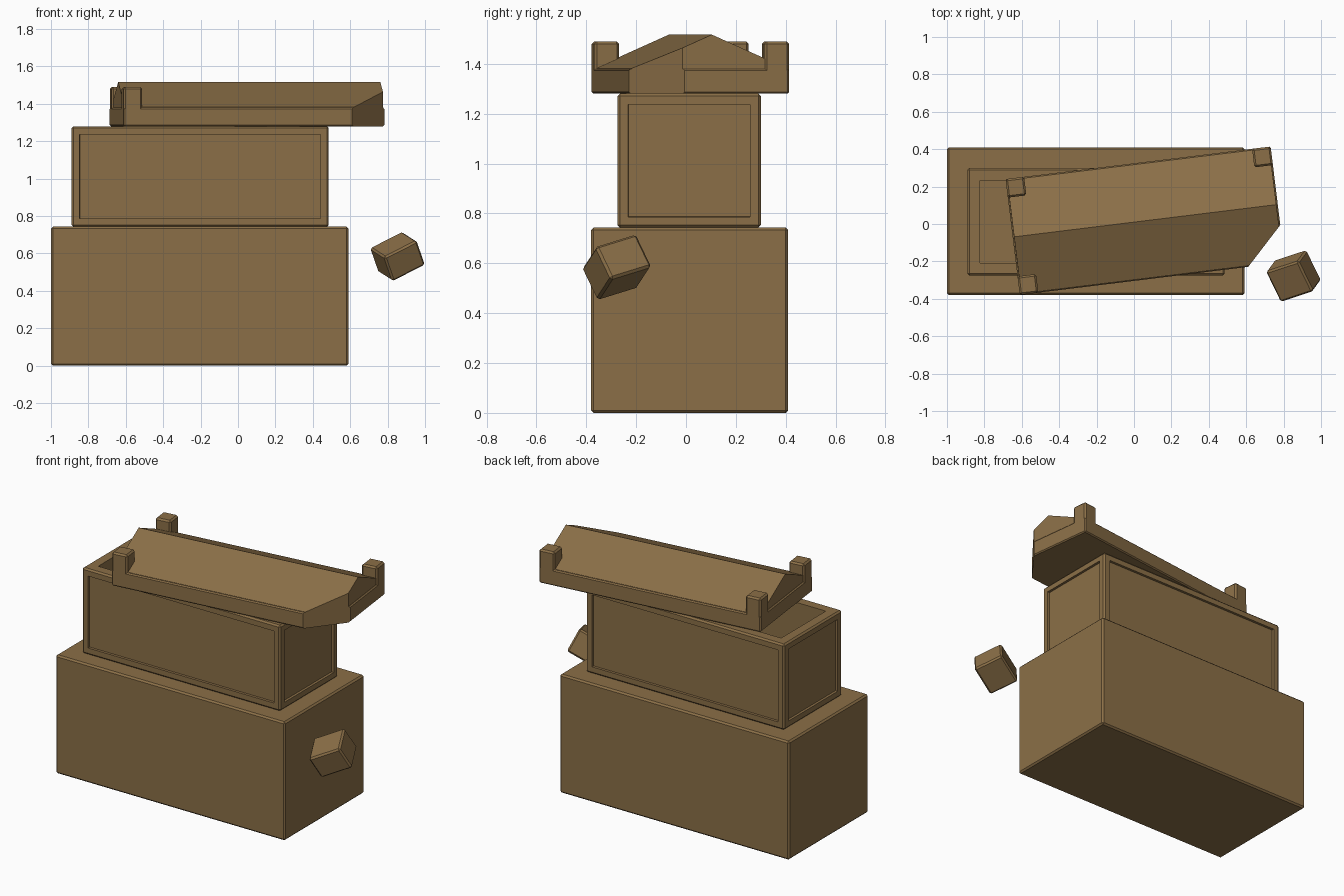
import bpy, bmesh, math
from mathutils import Matrix, Vector

cube = bpy.data.objects.get("Cube")
if cube:
    bpy.data.objects.remove(cube, do_unlink=True)

stone = bpy.data.materials.new("brown_stone")
stone.use_nodes = True
color = (0.258, 0.159, 0.063, 1)
stone.diffuse_color = color
stone.node_tree.nodes["Principled BSDF"].inputs["Base Color"].default_value = color


def finish(name, bm):
    bmesh.ops.recalc_face_normals(bm, faces=bm.faces[:])
    mesh = bpy.data.meshes.new(name)
    bm.to_mesh(mesh)
    bm.free()
    mesh.materials.append(stone)
    obj = bpy.data.objects.new(name, mesh)
    bpy.context.collection.objects.link(obj)
    return obj


def box(low, high, bevel=0.01):
    """Chamfered box between two corners."""
    low, high = Vector(low), Vector(high)
    bm = bmesh.new()
    bmesh.ops.create_cube(bm, size=1)
    bmesh.ops.scale(bm, vec=high - low, verts=bm.verts)
    bmesh.ops.translate(bm, vec=(low + high) / 2, verts=bm.verts)
    bmesh.ops.bevel(bm, geom=bm.edges[:], offset=bevel, segments=1, affect='EDGES')
    return bm


def sink(bm, faces, margin, depth):
    """Recess a panel into each face."""
    bmesh.ops.inset_individual(bm, faces=faces, thickness=margin)
    bmesh.ops.inset_individual(bm, faces=faces, thickness=0.001, depth=-depth)


# Plinth
finish("base_block", box((-1, -0.38, 0), (0.59, 0.41, 0.743)))

# Chest with side panels and an open cavity
bm = box((-0.89, -0.275, 0.743), (0.485, 0.30, 1.28))
large = [f for f in bm.faces if f.calc_area() > 0.1]
sides = [f for f in large if abs(f.normal.z) < 0.1]
tops = [f for f in large if f.normal.z > 0.9]
sink(bm, sides, 0.047, 0.015)
sink(bm, tops, 0.08, 0.42)
finish("chest", bm)

# Lid: turned on the chest, with its front right corner broken away
LENGTH, WIDTH = 0.714, 0.312
place = Matrix.Translation((0.06, 0.0175, 0)) @ Matrix.Rotation(math.radians(7), 4, 'Z')


def finish_lid(name, bm):
    bm.transform(place)
    cut = bmesh.ops.bisect_plane(
        bm, geom=bm.verts[:] + bm.edges[:] + bm.faces[:],
        plane_co=(0.61, -0.23, 0), plane_no=(0.235, -0.18, 0), clear_outer=True)
    edges = [e for e in cut["geom_cut"] if isinstance(e, bmesh.types.BMEdge)]
    if edges:
        bmesh.ops.contextual_create(bm, geom=edges)
    finish(name, bm)


finish_lid("lid_slab", box((-LENGTH, -WIDTH, 1.28), (LENGTH, WIDTH, 1.38), 0.007))

# Gabled top of the lid
bm = bmesh.new()
end = LENGTH - 0.008
half = WIDTH - 0.01
profile = [(-half, 1.375), (half, 1.375), (half, 1.382), (0, 1.517), (-half, 1.382)]
face = bm.faces.new([bm.verts.new((-end, y, z)) for y, z in profile])
ext = bmesh.ops.extrude_face_region(bm, geom=[face])
verts = [v for v in ext["geom"] if isinstance(v, bmesh.types.BMVert)]
bmesh.ops.translate(bm, vec=(2 * end, 0, 0), verts=verts)
finish_lid("lid_gable", bm)

# Corner posts that remain on the lid
for name, sx, sy in (("front_right", -1, -1), ("back_right", -1, 1), ("back_left", 1, 1)):
    xs = sorted((sx * LENGTH, sx * (LENGTH - 0.1)))
    ys = sorted((sy * WIDTH, sy * (WIDTH - 0.1)))
    finish_lid(name + "_post", box((xs[0], ys[0], 1.29), (xs[1], ys[1], 1.49)))

# Broken fragment beside the chest
bm = box((-0.102, -0.094, -0.076), (0.102, 0.094, 0.076), 0.01)
a = Vector((0.17, 0.056, 0.086)).normalized()
b = Vector((0.09, -0.153, -0.042))
b = (b - a * b.dot(a)).normalized()
turn = Matrix((a, b, a.cross(b))).transposed().to_4x4()
bm.transform(Matrix.Translation((0.853, -0.278, 0.584)) @ turn)
finish("fragment", bm)
